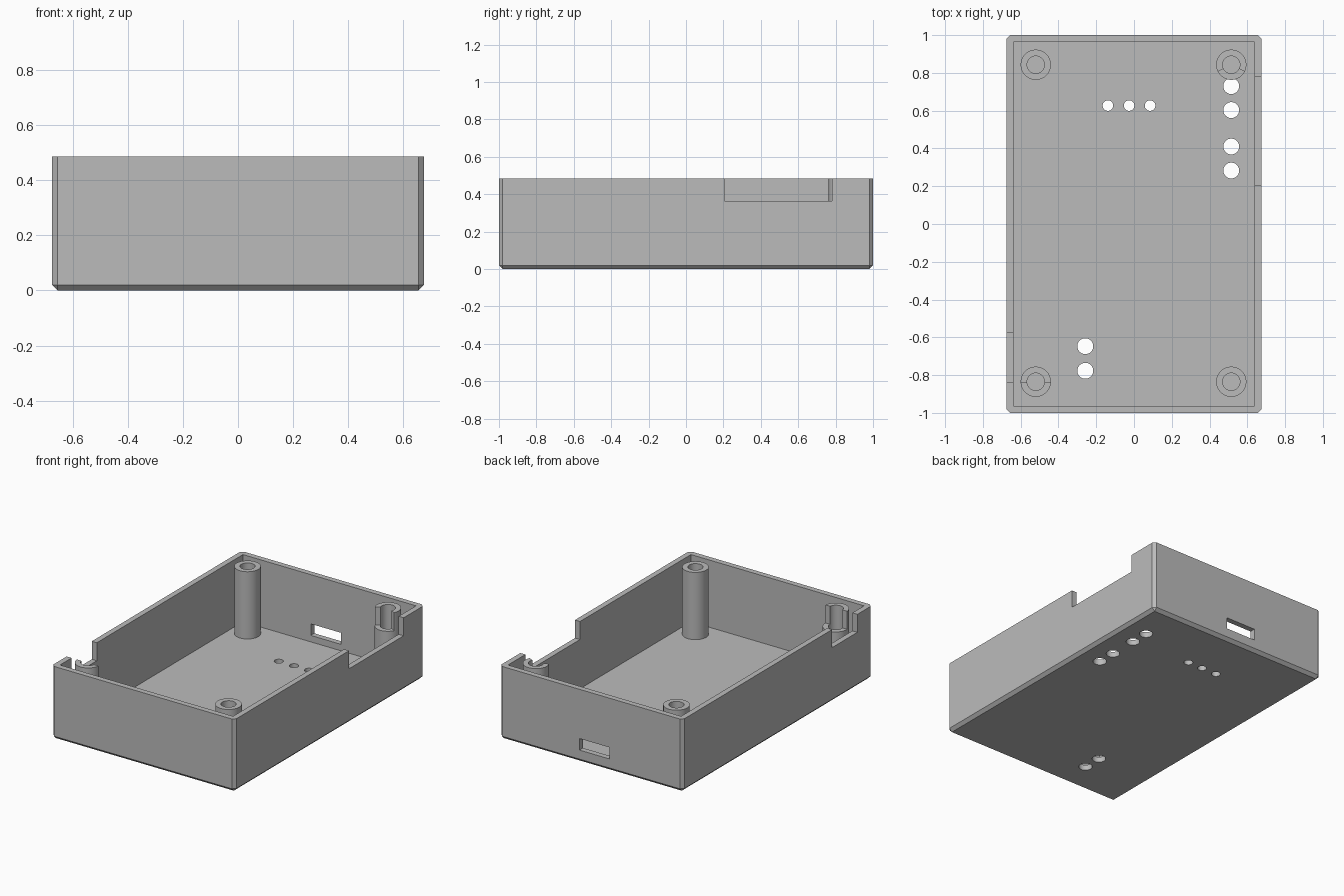
import bpy, bmesh
from mathutils import Matrix, Vector

if "Cube" in bpy.data.objects:
    bpy.data.objects.remove(bpy.data.objects["Cube"])

W, D, H = 0.675, 1.0, 0.485      # half width, half depth, height
FLOOR, WALL, CHAMFER = 0.037, 0.037, 0.02
LEDGE = 0.365                    # bottom of the rim notches

grey = bpy.data.materials.new("plain_grey")
grey.use_nodes = True
colour = (0.5, 0.5, 0.5, 1)
grey.diffuse_color = colour
grey.node_tree.nodes["Principled BSDF"].inputs["Base Color"].default_value = colour


def to_object(name, bm):
    bmesh.ops.recalc_face_normals(bm, faces=bm.faces)
    mesh = bpy.data.meshes.new(name)
    bm.to_mesh(mesh)
    bm.free()
    mesh.materials.append(grey)
    obj = bpy.data.objects.new(name, mesh)
    bpy.context.collection.objects.link(obj)
    return obj


def box(name, low, high, chamfer=0):
    low, high = Vector(low), Vector(high)
    bm = bmesh.new()
    bmesh.ops.create_cube(bm, size=1, matrix=Matrix.Translation((low + high) / 2)
                          @ Matrix.Diagonal((*(high - low), 1)))
    if chamfer:  # every edge except the open rim
        edges = [e for e in bm.edges if min(v.co.z for v in e.verts) < high.z - 0.01]
        bmesh.ops.bevel(bm, geom=edges, offset=chamfer, segments=1, affect='EDGES')
    return to_object(name, bm)


def cylinder(name, x, y, radius, low, high):
    bm = bmesh.new()
    bmesh.ops.create_cone(bm, cap_ends=True, segments=64, radius1=radius, radius2=radius,
                          depth=high - low, matrix=Matrix.Translation((x, y, (low + high) / 2)))
    return to_object(name, bm)


def prism(name, points, low, high):
    bm = bmesh.new()
    face = bm.faces.new([bm.verts.new((x, y, low)) for x, y in points])
    top = bmesh.ops.extrude_face_region(bm, geom=[face])["geom"]
    bmesh.ops.translate(bm, vec=(0, 0, high - low),
                        verts=[g for g in top if isinstance(g, bmesh.types.BMVert)])
    return to_object(name, bm)


def cut(target, cutter):
    mod = target.modifiers.new("cut", 'BOOLEAN')
    mod.operation, mod.solver, mod.object = 'DIFFERENCE', 'EXACT', cutter
    bpy.context.view_layer.objects.active = target
    bpy.ops.object.modifier_apply(modifier=mod.name)
    bpy.data.objects.remove(cutter)


# open tray with chamfered outer edges
tray = box("tray", (-W, -D, 0), (W, D, H), CHAMFER)
cut(tray, box("cavity", (WALL - W, WALL - D, FLOOR), (W - WALL, D - WALL, 1)))

# rim notches and the rear port
cut(tray, box("left_notch", (W - 0.08, 0.205, LEDGE), (1, 0.78, 1)))
cut(tray, box("right_notch", (-1, -0.84, LEDGE), (0.08 - W, -0.575, 1)))
cut(tray, box("rear_port", (-0.138, 0.9, 0.08), (0.085, 1.1, 0.157)))

# floor holes
holes = [(x, 0.627, 0.028) for x in (-0.138, -0.026, 0.085)]
holes += [(0.515, y, 0.042) for y in (0.73, 0.603, 0.41, 0.283)]
holes += [(-0.258, y, 0.042) for y in (-0.647, -0.777)]
for x, y, radius in holes:
    cut(tray, cylinder("floor_hole", x, y, radius, -0.1, 0.1))

# hollow screw posts in the corners
posts = {}
for side, x in (("left", 0.515), ("right", -0.52)):
    for end, y in (("front", -0.835), ("back", 0.843)):
        post = cylinder(f"{end}_{side}_post", x, y, 0.08, FLOOR - 0.015, H)
        cut(post, cylinder("bore", x, y, 0.046, -0.1, 1))
        posts[end, side] = post

# relieved tops: a straight cut and a wedge cut
cut(posts["front", "right"], box("straight_cut", (-0.7, -0.84, LEDGE), (-0.4, -0.575, 1)))
x, y = 0.515, 0.843
cut(posts["back", "left"],
    prism("wedge_cut", [(x, y), (x - 0.3, y - 0.15), (x + 0.3, y - 0.15)], LEDGE, 1))

# smooth the round walls, keep the corners crisp
bpy.ops.object.select_all(action='DESELECT')
for obj in (tray, *posts.values()):
    obj.select_set(True)
bpy.context.view_layer.objects.active = tray
bpy.ops.object.shade_smooth_by_angle(angle=0.5)
